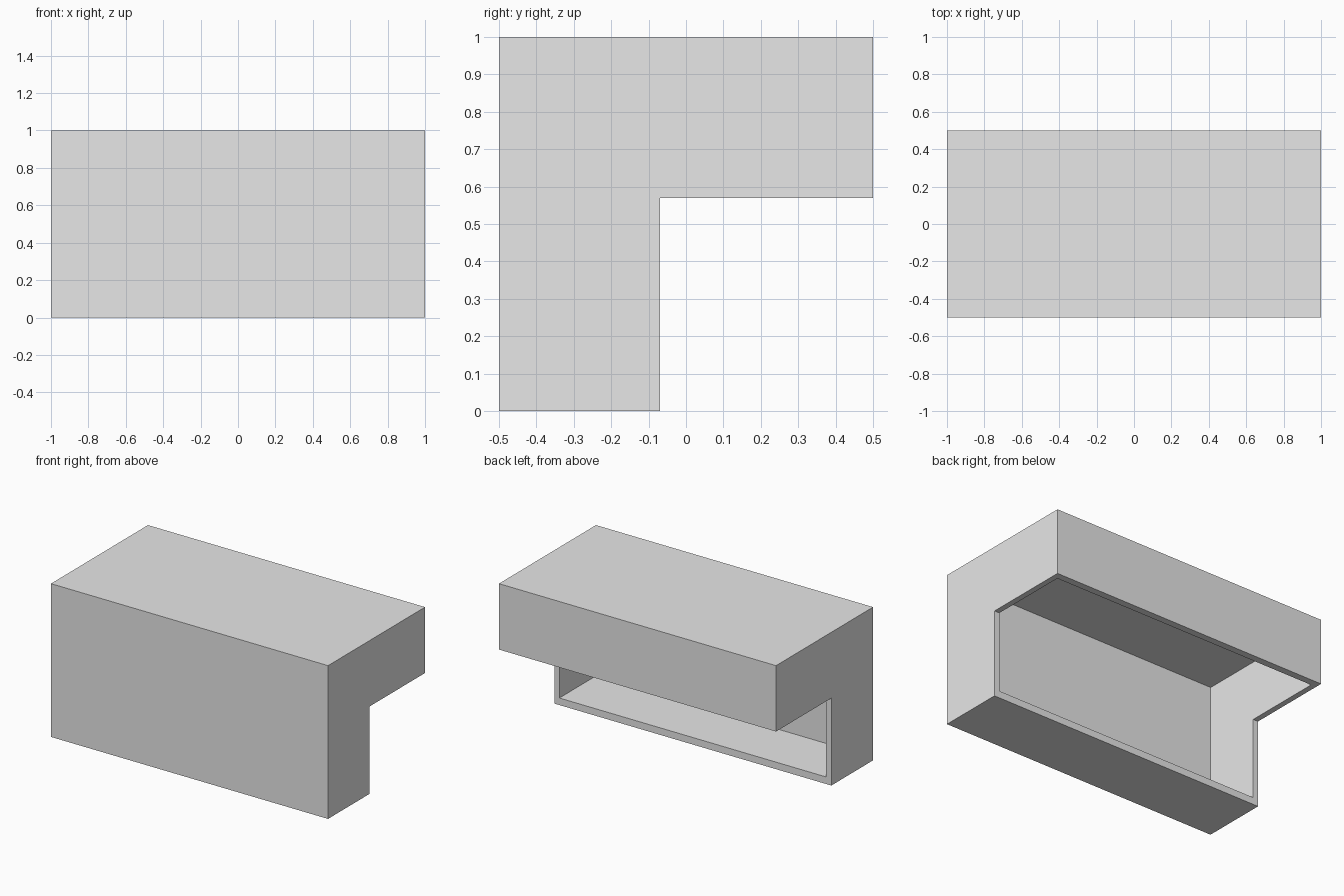
import bpy
import bmesh

cube = bpy.data.objects.get("Cube")
if cube:
    bpy.data.objects.remove(cube, do_unlink=True)

# Single plain grey
grey = bpy.data.materials.new("plain_grey")
grey.use_nodes = True
colour = (0.8, 0.8, 0.8, 1)
grey.diffuse_color = colour
grey.node_tree.nodes["Principled BSDF"].inputs["Base Color"].default_value = colour

HALF = 1.0       # half the length
DEPTH = 0.43     # depth of each arm of the L
SIDE = 0.037     # end wall thickness
WALL = 0.046     # front, top, back and bottom wall thickness


def prism(name, profile, half):
    """Extrude a (y, z) profile along x, centred on x = 0."""
    bm = bmesh.new()
    face = bm.faces.new([bm.verts.new((-half, y, z)) for y, z in profile])
    moved = bmesh.ops.extrude_face_region(bm, geom=[face])["geom"]
    verts = [v for v in moved if isinstance(v, bmesh.types.BMVert)]
    bmesh.ops.translate(bm, verts=verts, vec=(2 * half, 0, 0))
    bmesh.ops.recalc_face_normals(bm, faces=bm.faces)
    mesh = bpy.data.meshes.new(name)
    bm.to_mesh(mesh)
    bm.free()
    mesh.materials.append(grey)
    obj = bpy.data.objects.new(name, mesh)
    bpy.context.collection.objects.link(obj)
    return obj


# L-shaped outer body: upright front arm and overhanging top arm
inner_y, inner_z = -0.5 + DEPTH, 1 - DEPTH
shell = prism("corner_shell", [
    (-0.5, 0), (inner_y, 0), (inner_y, inner_z),
    (0.5, inner_z), (0.5, 1), (-0.5, 1)], HALF)

# Hollow that opens through the back of the upright and under the overhang
low, high = WALL, 1 - WALL
front, back = -0.5 + WALL, 0.5 - WALL
gap = 0.1
hollow = prism("hollow_cutter", [
    (front, low), (inner_y + gap, low), (inner_y + gap, inner_z - gap),
    (back, inner_z - gap), (back, high), (front, high)], HALF - SIDE)
hollow.hide_render = True
hollow.hide_viewport = True

cut = shell.modifiers.new("hollow", "BOOLEAN")
cut.operation = "DIFFERENCE"
cut.solver = "EXACT"
cut.object = hollow
